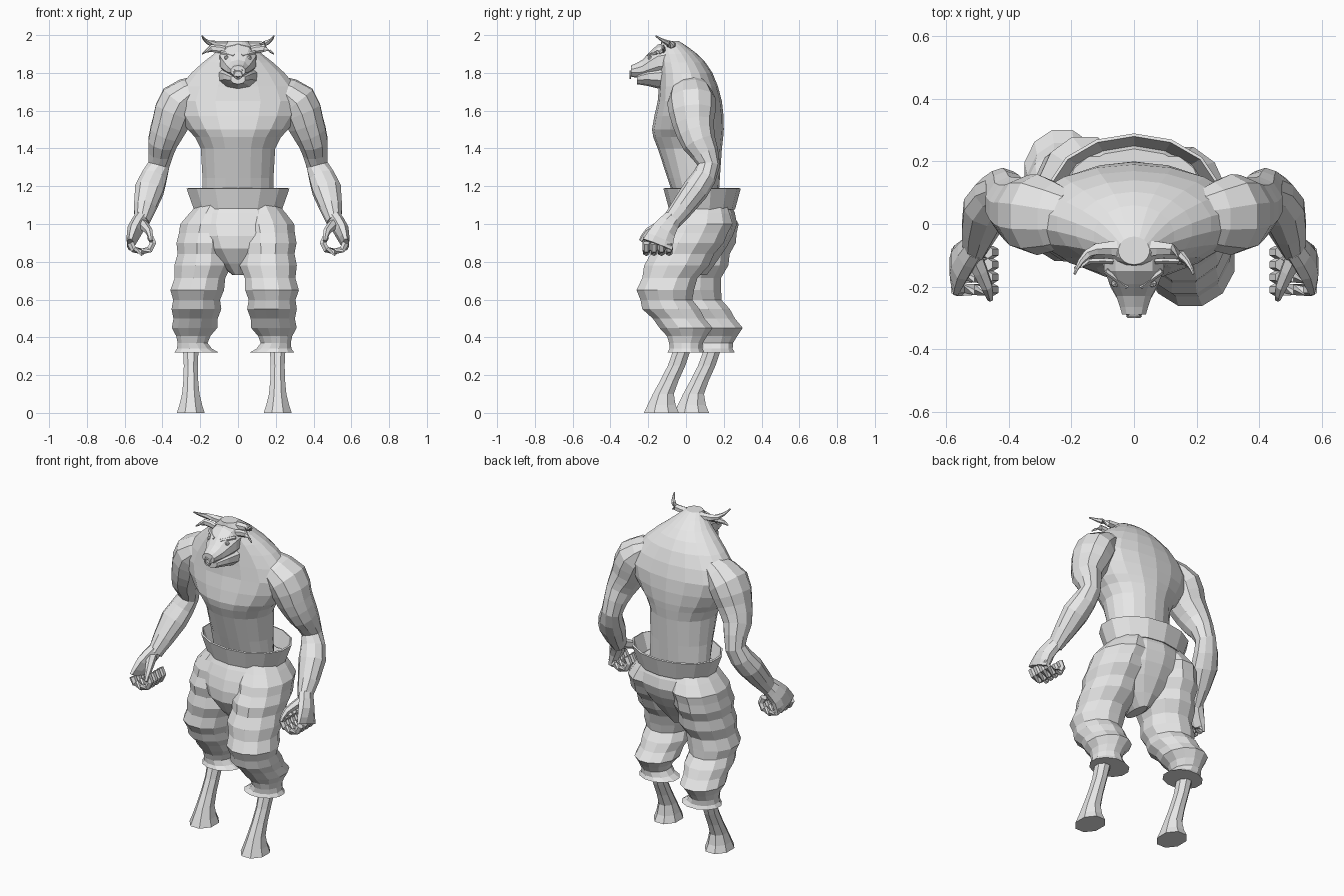
import bpy
import bmesh
import math
from mathutils import Vector

if "Cube" in bpy.data.objects:
    bpy.data.objects.remove(bpy.data.objects["Cube"], do_unlink=True)

grey = bpy.data.materials.new("plain_grey")
grey.use_nodes = True
tone = (.8, .8, .8, 1)
grey.diffuse_color = tone
grey.node_tree.nodes["Principled BSDF"].inputs["Base Color"].default_value = tone

UP = Vector((0, 0, 1))
FORWARD = Vector((0, -1, 0))
SIDEWAYS = Vector((1, 0, 0))


def smooth_rings(controls, steps):
    """Fill in rings between the control rings along a Catmull-Rom curve."""
    points = [Vector(control) for control in controls]
    result = []
    for index in range(len(points) - 1):
        before = points[max(index - 1, 0)]
        start = points[index]
        end = points[index + 1]
        after = points[min(index + 2, len(points) - 1)]
        for step in range(steps):
            t = step / steps
            bend = before * 2 - start * 5 + end * 4 - after
            twist = (start - end) * 3 + after - before
            result.append(start + (end - before + (bend + twist * t) * t) * (t / 2))
    result.append(points[-1])
    return result


def loft(name, controls, sides=8, steps=2, axis=None, side=1, folds=0, caps=True):
    """Skin rings of (x, y, z, radius_u, radius_v); with no axis they follow the path."""
    rings = smooth_rings(controls, steps)
    centres = [Vector((ring[0] * side, ring[1], ring[2])) for ring in rings]
    bm = bmesh.new()
    loops = []
    for index, (ring, centre) in enumerate(zip(rings, centres)):
        following = centres[min(index + 1, len(centres) - 1)]
        previous = centres[max(index - 1, 0)]
        normal = axis or (following - previous).normalized()
        guide = FORWARD if abs(normal.x) > .85 else SIDEWAYS
        u = (guide - normal * guide.dot(normal)).normalized()
        v = normal.cross(u)
        swell = 1 + folds * (-1) ** index * math.sin(math.pi * index / len(rings))
        loop = []
        for corner in range(sides):
            angle = math.tau * (corner + .5) / sides
            reach_u = u * math.cos(angle) * ring[3]
            reach_v = v * math.sin(angle) * ring[4]
            loop.append(bm.verts.new(centre + (reach_u + reach_v) * swell))
        loops.append(loop)
    for lower, upper in zip(loops, loops[1:]):
        for corner in range(sides):
            beside = (corner + 1) % sides
            bm.faces.new((lower[corner], lower[beside], upper[beside], upper[corner]))
    if caps:
        bm.faces.new(loops[0])
        bm.faces.new(loops[-1])
    bmesh.ops.recalc_face_normals(bm, faces=bm.faces)
    mesh = bpy.data.meshes.new(name)
    bm.to_mesh(mesh)
    bm.free()
    mesh.materials.append(grey)
    obj = bpy.data.objects.new(name, mesh)
    bpy.context.collection.objects.link(obj)
    return obj


def level_ring(height, front, back, half_width):
    """A horizontal ring on the centre line, given by its front and back."""
    return (0, (front + back) / 2, height, half_width, (back - front) / 2)


def adopt_primitive(name):
    """Name and colour the primitive that was just added."""
    obj = bpy.context.object
    obj.name = name
    obj.data.materials.append(grey)


# Torso, with the humped back rising into the neck
loft("torso", [
    level_ring(1.1, -.05, .17, .19),
    level_ring(1.4, -.15, .19, .2),
    level_ring(1.5, -.18, .2, .27),
    level_ring(1.65, -.15, .19, .35),
    level_ring(1.8, -.14, .14, .25),
    level_ring(1.9, -.14, .06, .13),
    level_ring(1.97, -.13, -.04, .05),
], sides=18, axis=UP)

# Trousers: flared waistband, seat and two differently posed legs
waistband = loft("waistband", [
    level_ring(1.08, -.08, .25, .23),
    level_ring(1.19, -.11, .28, .27),
], sides=14, axis=UP, caps=False)
waistband.modifiers.new("cloth_thickness", "SOLIDIFY").thickness = .01
loft("trouser_seat", [
    level_ring(1.1, -.08, .24, .22),
    level_ring(1, -.13, .27, .27),
    level_ring(.87, -.15, .21, .2),
    level_ring(.73, -.06, .11, .03),
], sides=14, axis=UP)


def build_leg(label, side, stride, spread):
    """Build one trouser leg and its hoofed foot, moved back by stride below the hip."""

    def posed(x, y, z, radius_u, radius_v):
        share = min(1, 2 * max(0, 1.1 - z))
        return (x + spread * share, y + stride * share, z, radius_u, radius_v)

    loft(label + "_trouser_leg", [
        posed(.12, .08, 1.1, .1, .14),
        posed(.15, .06, 1, .15, .19),
        posed(.16, .01, .9, .15, .19),
        posed(.16, -.05, .78, .15, .17),
        posed(.18, -.11, .65, .14, .15),
        posed(.18, -.08, .55, .13, .15),
        posed(.19, 0, .45, .12, .14),
        posed(.2, 0, .37, .08, .09),
        posed(.18, 0, .32, .12, .1),
    ], sides=12, axis=UP, side=side, folds=.05)
    loft(label + "_hoofed_leg", [
        posed(.21, 0, .4, .05, .05),
        posed(.21, -.05, .25, .04, .05),
        posed(.21, -.12, .1, .05, .06),
        posed(.21, -.13, 0, .08, .1),
    ], axis=UP, side=side)


build_leg("left", side=1, stride=0, spread=0)
build_leg("right", side=-1, stride=.16, spread=.04)

for side, label in ((1, "left"), (-1, "right")):
    # Arm from the shoulder past the bent elbow to the wrist
    loft(label + "_arm", [
        (.21, .02, 1.73, .06, .09),
        (.31, .03, 1.65, .11, .13),
        (.36, .04, 1.53, .1, .11),
        (.4, .07, 1.43, .08, .09),
        (.42, .12, 1.31, .06, .06),
        (.47, .05, 1.18, .08, .07),
        (.51, -.08, 1.01, .04, .05),
    ], sides=10, side=side)

    # Fist: palm, fingers curled along half circles, and thumb
    loft(label + "_palm", [
        (.51, -.07, 1.03, .04, .05),
        (.55, -.12, .96, .04, .07),
        (.57, -.15, .89, .02, .09),
    ], side=side)
    for finger in range(4):
        y = -.09 - finger * .04
        curl = [math.pi * joint / 4 for joint in range(6)]
        loft(label + "_finger", [
            (.51 + .06 * math.cos(angle), y, .9 - .05 * math.sin(angle), .02, .02)
            for angle in curl
        ], sides=6, steps=1, side=side)
    loft(label + "_thumb", [
        (.51, -.11, 1, .03, .03),
        (.47, -.2, .96, .02, .02),
        (.46, -.24, .91, .01, .01),
    ], sides=6, side=side)

    # Horn, ear and brow
    loft(label + "_horn", [
        (.03, -.08, 1.95, .03, .02),
        (.12, -.08, 1.95, .02, .02),
        (.17, -.12, 1.97, .01, .01),
        (.19, -.16, 1.995, .004, .004),
    ], sides=6, side=side)
    loft(label + "_ear", [
        (.07, -.12, 1.92, .01, .02),
        (.14, -.12, 1.93, .01, .02),
        (.19, -.14, 1.9, .003, .004),
    ], sides=6, side=side)
    loft(label + "_brow", [
        (.02, -.2, 1.89, .01, .01),
        (.09, -.15, 1.91, .01, .01),
    ], sides=6, side=side)

    # Eye and nostril
    for part, x, y, z in (("eye", .06, -.19, 1.88), ("nostril", .02, -.28, 1.81)):
        bpy.ops.mesh.primitive_ico_sphere_add(
            subdivisions=1, radius=.014, location=(x * side, y, z))
        adopt_primitive(label + "_" + part)

# Head: skull tapering to the muzzle, lower jaw and nose ring
loft("head", [
    (0, -.06, 1.87, .1, .09),
    (0, -.15, 1.86, .1, .09),
    (0, -.23, 1.82, .06, .05),
    (0, -.29, 1.81, .04, .03),
], sides=10, axis=FORWARD)
loft("lower_jaw", [
    (0, -.08, 1.78, .12, .08),
    (0, -.2, 1.78, .08, .05),
    (0, -.26, 1.77, .04, .03),
], sides=10, axis=FORWARD)
bpy.ops.mesh.primitive_torus_add(
    major_segments=10, minor_segments=5, major_radius=.02, minor_radius=.005,
    location=(0, -.295, 1.79), rotation=(math.pi / 2, 0, 0))
adopt_primitive("nose_ring")
